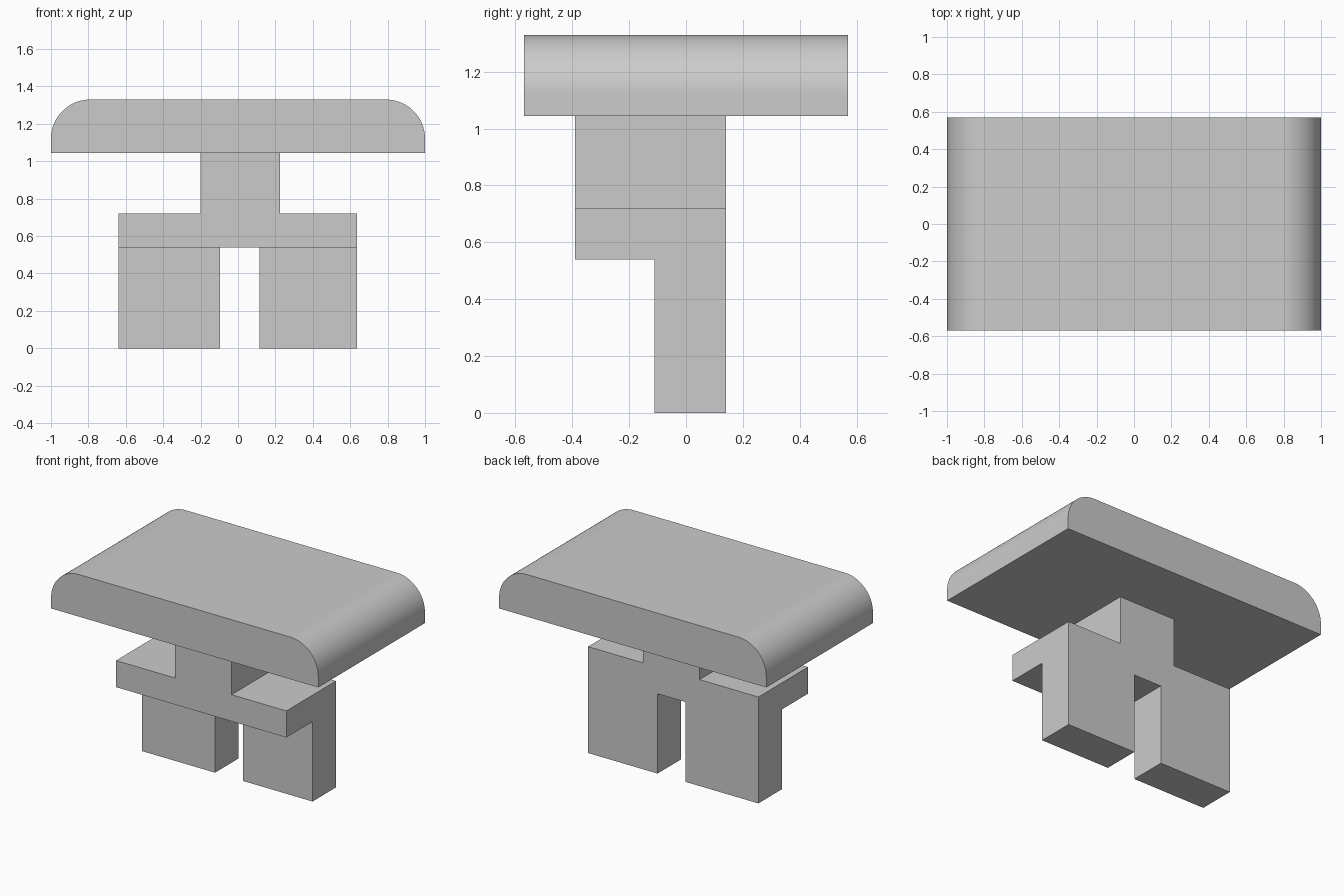
import bpy
import bmesh
from math import cos, sin, pi, radians

cube = bpy.data.objects.get("Cube")
if cube:
    bpy.data.objects.remove(cube, do_unlink=True)

# Single plain grey material
GREY = (0.6, 0.6, 0.6, 1.0)
grey = bpy.data.materials.new("plain grey")
grey.use_nodes = True
grey.diffuse_color = GREY
grey.node_tree.nodes["Principled BSDF"].inputs["Base Color"].default_value = GREY


def extrude_profile(name, profile, y_front, y_back):
    """Solid made from an (x, z) outline swept from front to back."""
    bm = bmesh.new()
    face = bm.faces.new([bm.verts.new((x, y_front, z)) for x, z in profile])
    swept = bmesh.ops.extrude_face_region(bm, geom=[face])["geom"]
    verts = [v for v in swept if isinstance(v, bmesh.types.BMVert)]
    bmesh.ops.translate(bm, verts=verts, vec=(0, y_back - y_front, 0))
    bmesh.ops.recalc_face_normals(bm, faces=bm.faces)
    mesh = bpy.data.meshes.new(name)
    bm.to_mesh(mesh)
    bm.free()
    mesh.materials.append(grey)
    obj = bpy.data.objects.new(name, mesh)
    bpy.context.collection.objects.link(obj)
    return obj


def select_only(obj):
    bpy.ops.object.select_all(action="DESELECT")
    obj.select_set(True)
    bpy.context.view_layer.objects.active = obj


# Wide top with rounded upper side edges
BASE, TOP, RADIUS, STEPS = 1.045, 1.33, 0.21, 24
arc = [(1 - RADIUS + RADIUS * cos(a), TOP - RADIUS + RADIUS * sin(a))
       for a in (pi / 2 * i / STEPS for i in range(STEPS + 1))]
right_half = [(1, BASE)] + arc
left_half = [(-x, z) for x, z in reversed(right_half)]
top = extrude_profile("rounded_top", right_half + left_half, -0.57, 0.57)
select_only(top)
bpy.ops.object.shade_smooth_by_angle(angle=radians(30))

# Stem, shoulders and two legs as one outline
SHOULDER, CROTCH = 0.72, 0.54
FRONT, LEG_FRONT, BACK = -0.39, -0.11, 0.14
outline = [
    (-0.64, 0), (-0.095, 0), (-0.095, CROTCH), (0.115, CROTCH),
    (0.115, 0), (0.635, 0), (0.635, SHOULDER), (0.225, SHOULDER),
    (0.225, BASE), (-0.2, BASE), (-0.2, SHOULDER), (-0.64, SHOULDER),
]
base = extrude_profile("stem_and_legs", outline, FRONT, BACK)

# Cut the legs back beneath the shoulder overhang
cutter = extrude_profile("leg_cutter", [(-1, -1), (1, -1), (1, CROTCH), (-1, CROTCH)],
                         FRONT - 1, LEG_FRONT)
cutter.hide_render = True
cut = base.modifiers.new("leg setback", "BOOLEAN")
cut.operation = "DIFFERENCE"
cut.solver = "EXACT"
cut.object = cutter
select_only(base)
bpy.ops.object.modifier_apply(modifier=cut.name)
bpy.data.objects.remove(cutter, do_unlink=True)
